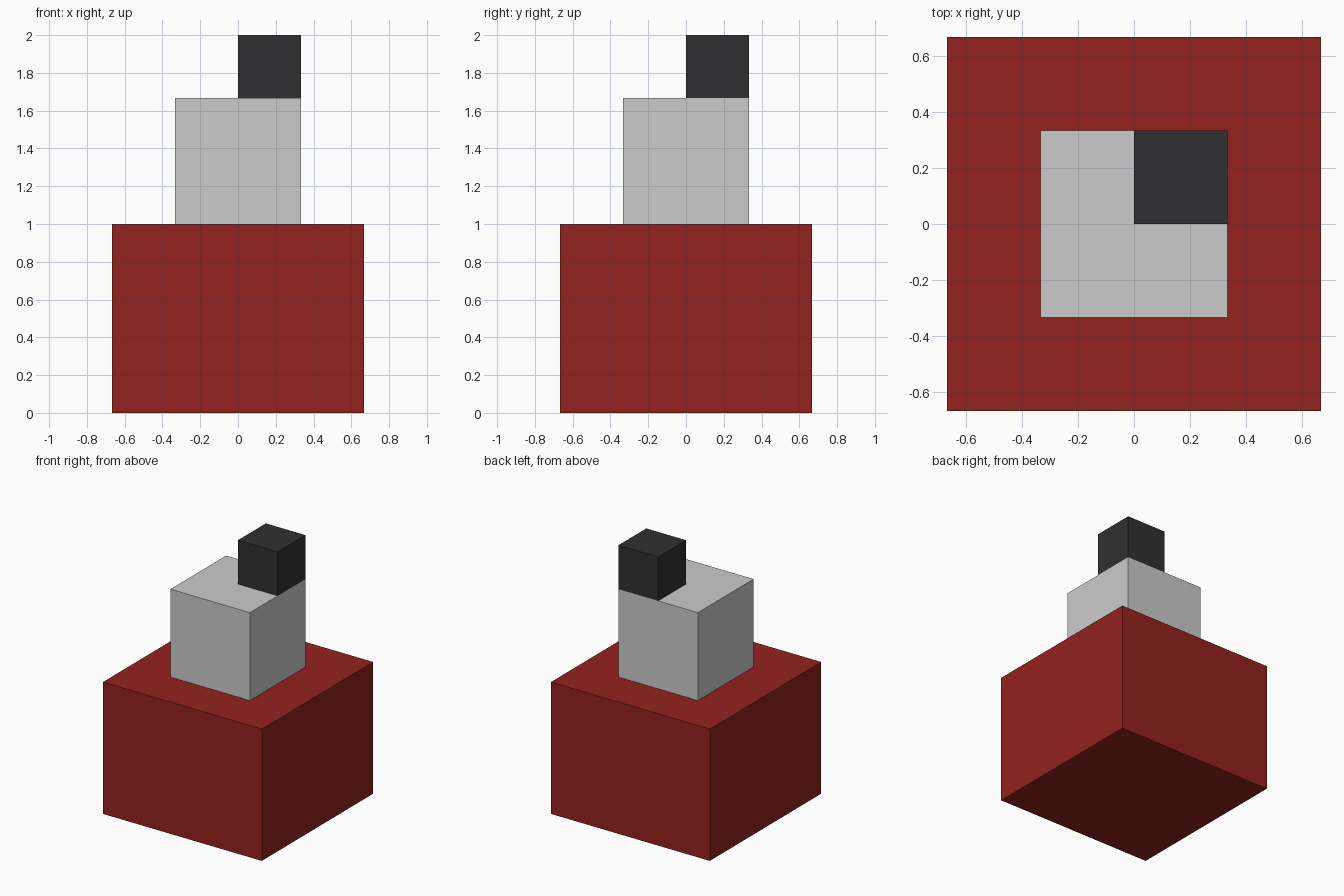
import bpy

if "Cube" in bpy.data.objects:
    bpy.data.objects.remove(bpy.data.objects["Cube"])


def make_material(name, color):
    mat = bpy.data.materials.new(name)
    mat.diffuse_color = (*color, 1.0)
    mat.use_nodes = True
    mat.node_tree.nodes["Principled BSDF"].inputs["Base Color"].default_value = mat.diffuse_color
    return mat


def cube(name, size, x, y, bottom, height, mat=None):
    """Square block standing at the given bottom height."""
    bpy.ops.mesh.primitive_cube_add(size=1, location=(x, y, bottom + height / 2))
    obj = bpy.context.object
    obj.name = name
    obj.scale = (size, size, height)
    bpy.ops.object.transform_apply(location=False, rotation=False, scale=True)
    if mat:
        obj.data.materials.append(mat)
    return obj


U = 1 / 3  # grid module of the stack
red = make_material("red", (0.29, 0.016, 0.013))
black = make_material("black", (0.03, 0.03, 0.032))

# Wide red base
cube("base_block", 4 * U, 0, 0, 0, 3 * U, red)
# Grey block centred on the base
cube("middle_block", 2 * U, 0, 0, 3 * U, 2 * U)
# Small black cube on the back right corner
cube("top_block", U, U / 2, U / 2, 5 * U, U, black)
